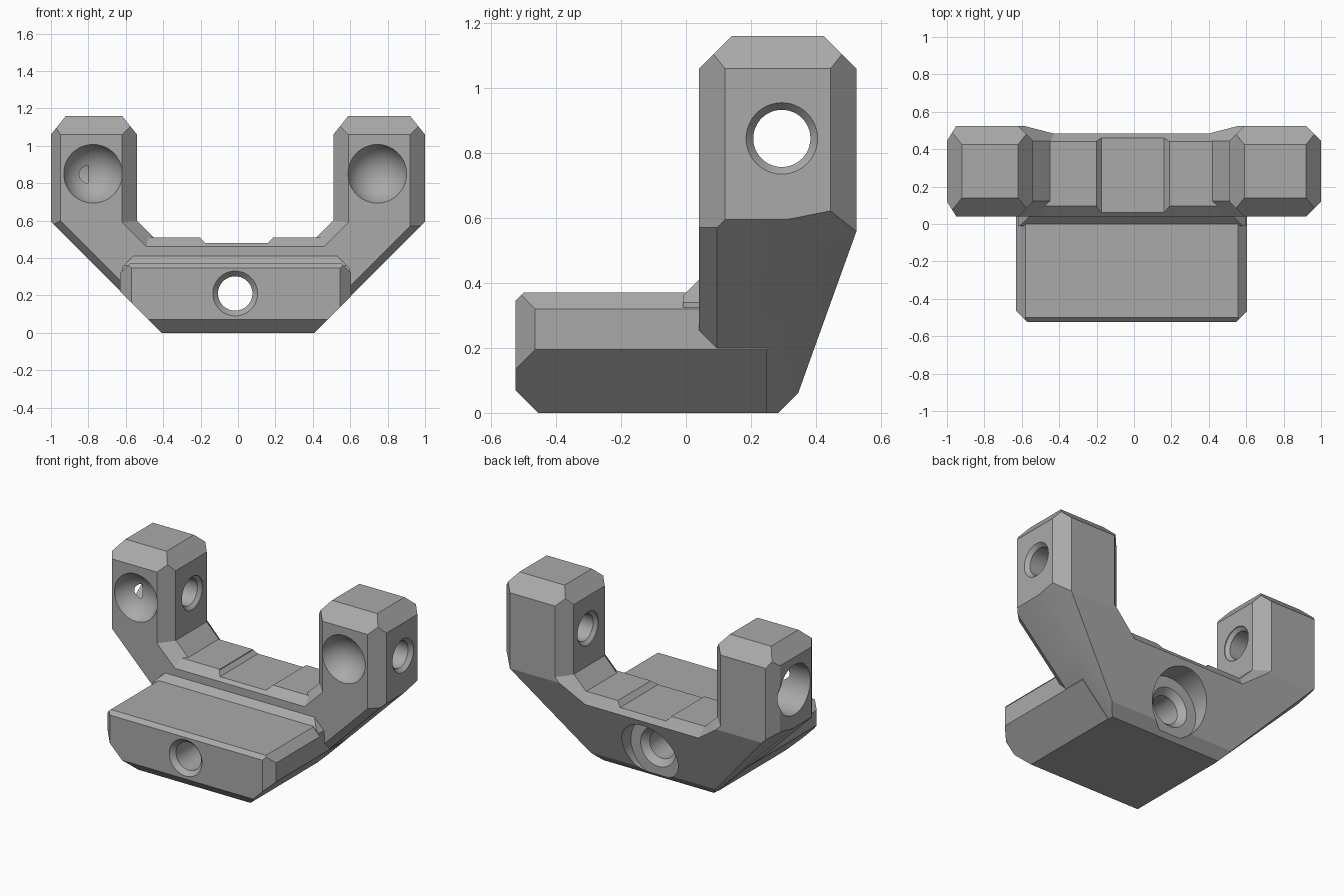
import bpy, bmesh, math
from mathutils import Vector, Matrix

cube = bpy.data.objects.get("Cube")
if cube:
    bpy.data.objects.remove(cube, do_unlink=True)

grey = bpy.data.materials.new("plain_grey")
grey.use_nodes = True
colour = (0.4, 0.4, 0.4, 1)
grey.diffuse_color = colour
grey.node_tree.nodes["Principled BSDF"].inputs["Base Color"].default_value = colour


def finish(bm, name):
    mesh = bpy.data.meshes.new(name)
    bmesh.ops.recalc_face_normals(bm, faces=bm.faces)
    bm.to_mesh(mesh)
    bm.free()
    mesh.materials.append(grey)
    ob = bpy.data.objects.new(name, mesh)
    bpy.context.collection.objects.link(ob)
    return ob


def block(name, low, high, planes=()):
    """Box trimmed by planes, each a point and an outward normal."""
    bm = bmesh.new()
    low, high = Vector(low), Vector(high)
    bmesh.ops.create_cube(bm, size=1, matrix=Matrix.Translation((low + high) / 2)
                          @ Matrix.Diagonal((*(high - low), 1)))
    for point, normal in planes:
        cut = bmesh.ops.bisect_plane(bm, geom=bm.verts[:] + bm.edges[:] + bm.faces[:],
                                     plane_co=point, plane_no=normal, clear_outer=True)
        edges = [e for e in cut["geom_cut"] if isinstance(e, bmesh.types.BMEdge)]
        if edges:
            bmesh.ops.holes_fill(bm, edges=edges, sides=0)
    return finish(bm, name)


def drill(name, centre, axis, profile):
    """Turned cutter: profile is (position along axis, radius)."""
    bm = bmesh.new()
    turn = Vector((0, 0, 1)).rotation_difference(Vector(axis)).to_matrix().to_4x4()
    place = Matrix.Translation(centre) @ turn
    steps = 48
    rings = [[bm.verts.new(place @ Vector((r * math.cos(a), r * math.sin(a), h)))
              for a in (math.tau * i / steps for i in range(steps))] for h, r in profile]
    for a, b in zip(rings, rings[1:]):
        for i in range(steps):
            j = (i + 1) % steps
            bm.faces.new((a[i], a[j], b[j], b[i]))
    bm.faces.new(rings[0])
    bm.faces.new(rings[-1])
    return finish(bm, name)


def ball(name, centre, radius):
    bm = bmesh.new()
    bmesh.ops.create_uvsphere(bm, u_segments=48, v_segments=24, radius=radius,
                              matrix=Matrix.Translation(centre))
    return finish(bm, name)


def combine(target, others, operation):
    bpy.context.view_layer.objects.active = target
    for other in others:
        mod = target.modifiers.new("combine", 'BOOLEAN')
        mod.operation, mod.solver, mod.object = operation, 'EXACT', other
        bpy.ops.object.modifier_apply(modifier=mod.name)
        bpy.data.objects.remove(other, do_unlink=True)


FRONT, BACK = 0.04, 0.525
back_slope = [((0, 0.345, 0.06), (0, 0.5, -0.18)), ((0, 0.285, 0), (0, 1, -1))]


def lower_trims(s):
    # sloping underside with its front and back corner chamfers
    return [((s * 0.405, 0, 0), (s, 0, -1)),
            ((s * 0.8, 0.285, 0.39), (s, 0.2, -1)),
            ((s * 0.93, FRONT, 0.58), (s, -1, -1))]


# cross member
bracket = block("bracket", (-1, FRONT, 0), (1, BACK, 0.51),
                back_slope + lower_trims(1) + lower_trims(-1) +
                [((0, FRONT, 0.46), (0, -0.05, 0.055)), ((0, 0.48, 0.45), (0, 0.06, 0.04))])
parts = []

for s, inner, face_in, face_out in ((1, 0.51, 0.59, 0.92), (-1, 0.54, 0.62, 0.95)):
    # upright arm
    trims = back_slope[:1] + lower_trims(s)
    for y, d in ((FRONT, -1), (BACK, 1)):
        trims += [((s * face_out, y, 0), (s * 0.08, d * (1 - face_out), 0)),
                  ((s * face_in, y, 0), (-s, d, 0)),
                  ((0, y, 1.06), (0, d, 1))]
    trims += [((s, 0, 1.06), (s * 0.1, 0, 0.08)), ((s * inner, 0, 1.06), (-s * 0.1, 0, 0.08))]
    x = sorted((s * inner, s))
    parts.append(block("arm", (x[0], FRONT, 0.3), (x[1], BACK, 1.16), trims))

    # sloping web in the inside corner
    web = [((s * inner, 0, 0.6), (-s, 0, 1)),
           ((s * face_in, FRONT, 0.59), (-s, -1.1, 1)),
           ((s * face_in, BACK, 0.59), (-s, 1.1, 1))] + back_slope[:1]
    x = sorted((s * 0.38, s * 0.7))
    parts.append(block("web", (x[0], FRONT, 0.4), (x[1], BACK, 0.62), web))

# front tongue
tongue_trims = [((0, -0.525, 0.07), (0, -1, -1)), ((0, -0.5, 0.37), (0, -1, 1))]
for s, edge in ((1, 0.605), (-1, 0.63)):
    tongue_trims += [((s * 0.41, 0, 0), (s, 0, -1)),
                     ((s * edge, 0, 0.32), (s, 0, 1)),
                     ((s * edge, -0.465, 0), (s, -1, 0))]
parts.append(block("tongue", (-0.63, -0.525, 0), (0.605, 0.25, 0.37), tongue_trims))

# ramp from the tongue to the cross member
parts.append(block("ramp", (-0.62, -0.01, 0.3), (0.6, 0.1, 0.41),
                   [((0, 0, 0.37), (0, -1, 1)),
                    ((0.57, 0, 0.37), (1, 0, 1)), ((-0.6, 0, 0.37), (-1, 0, 1))]))
combine(bracket, parts, 'UNION')

# shallow notch, main bolt hole, arm holes and round sockets
cutters = [block("notch", (-0.2, -0.1, 0.48), (0.19, 0.6, 0.7),
                 [((0.16, 0, 0.48), (1, 0, -1)), ((-0.175, 0, 0.48), (-1, 0, -1))]),
           drill("main_hole", (-0.015, 0, 0.21), (0, 1, 0),
                 [(-0.6, 0.12), (-0.525, 0.12), (-0.495, 0.092), (0.27, 0.092),
                  (0.31, 0.13), (0.311, 0.2), (0.6, 0.2)])]
cutters.append(drill("right_arm_hole", (0, 0.295, 0.845), (1, 0, 0),
                     [(0.4, 0.11), (0.515, 0.11), (0.535, 0.088), (0.975, 0.088),
                      (1, 0.11), (1.1, 0.11)]))
cutters.append(drill("left_arm_hole", (0, 0.295, 0.845), (-1, 0, 0),
                     [(0.4, 0.11), (0.545, 0.11), (0.565, 0.088), (0.8, 0.088),
                      (0.801, 0.165), (1.1, 0.165)]))
cutters += [ball("socket", (x, -0.02, 0.85), 0.168) for x in (-0.775, 0.745)]
combine(bracket, cutters, 'DIFFERENCE')

# smooth rounds, crisp edges
bpy.ops.object.select_all(action='DESELECT')
bracket.select_set(True)
bpy.context.view_layer.objects.active = bracket
bpy.ops.object.shade_smooth_by_angle(angle=math.radians(15))
